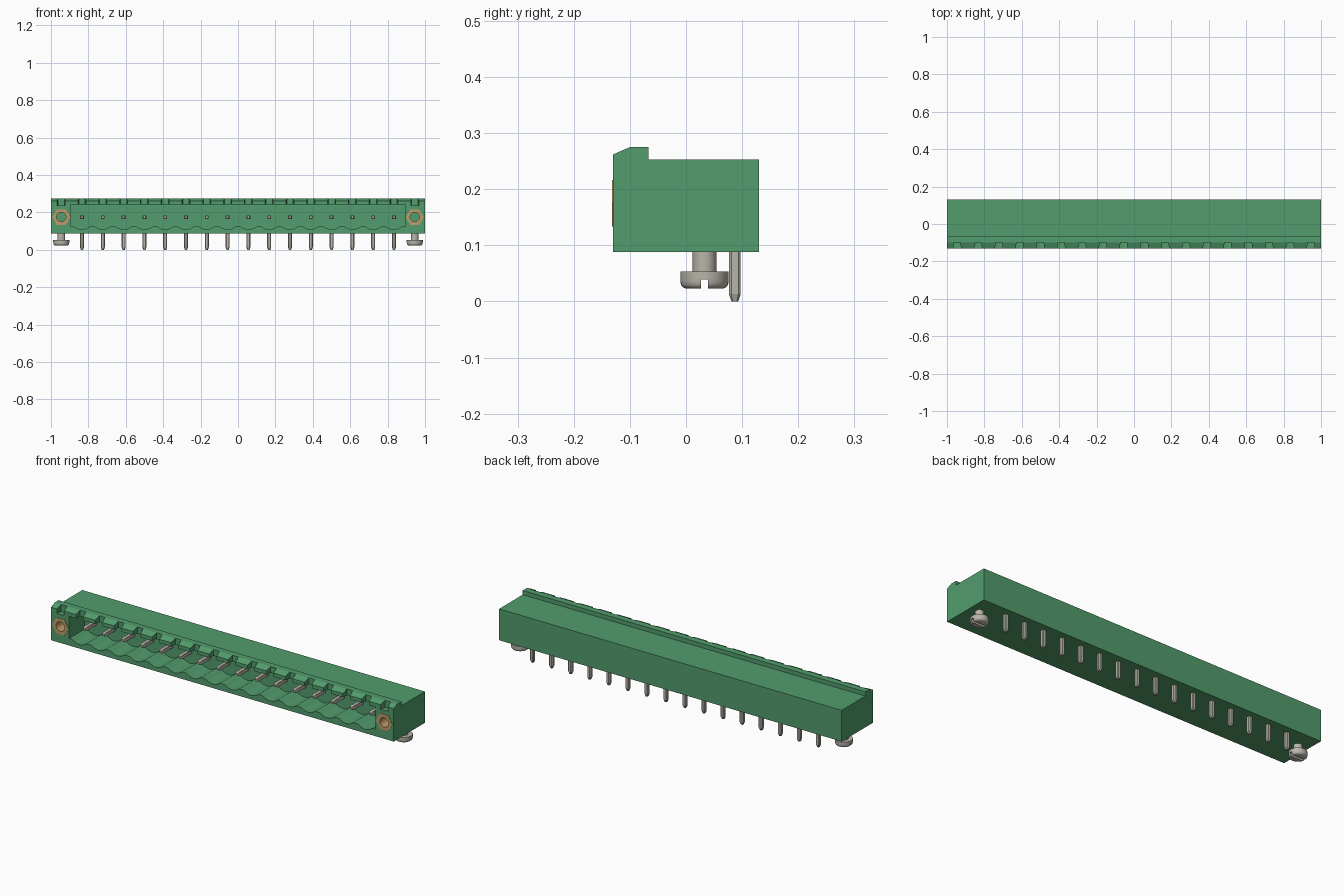
import bpy, bmesh, math
from mathutils import Matrix, Vector

cube = bpy.data.objects.get("Cube")
if cube:
    bpy.data.objects.remove(cube, do_unlink=True)

PINS = 16
PITCH = 0.1112
PIN_X = [(i - (PINS - 1) / 2) * PITCH for i in range(PINS)]
SIDE_X = 0.945


def material(name, rgb):
    m = bpy.data.materials.new(name)
    m.use_nodes = True
    m.diffuse_color = (*rgb, 1)
    bsdf = next(n for n in m.node_tree.nodes if n.type == 'BSDF_PRINCIPLED')
    bsdf.inputs["Base Color"].default_value = (*rgb, 1)
    return m


GREEN = material("housing green", (0.085, 0.335, 0.150))
METAL = material("tin grey", (0.48, 0.46, 0.40))
BRASS = material("brass", (0.52, 0.33, 0.14))


def add_prism(bm, points, offset):
    """Extrude a closed outline of 3D points along an offset."""
    a = [bm.verts.new(p) for p in points]
    b = [bm.verts.new(Vector(p) + Vector(offset)) for p in points]
    bm.faces.new(a)
    bm.faces.new(b[::-1])
    for i in range(len(a)):
        j = (i + 1) % len(a)
        bm.faces.new((a[j], a[i], b[i], b[j]))


def finish(name, bm, mat=None):
    bmesh.ops.recalc_face_normals(bm, faces=bm.faces)
    me = bpy.data.meshes.new(name)
    bm.to_mesh(me)
    bm.free()
    ob = bpy.data.objects.new(name, me)
    bpy.context.collection.objects.link(ob)
    if mat:
        me.materials.append(mat)
    return ob


def copy_of(ob, name, location):
    dup = bpy.data.objects.new(name, ob.data)
    dup.location = location
    bpy.context.collection.objects.link(dup)
    return dup


def activate(ob):
    bpy.ops.object.select_all(action='DESELECT')
    ob.select_set(True)
    bpy.context.view_layer.objects.active = ob


def cut(ob, cutter):
    cutter.hide_render = True
    mod = ob.modifiers.new("cut", 'BOOLEAN')
    mod.operation = 'DIFFERENCE'
    mod.solver = 'EXACT'
    mod.object = cutter
    activate(ob)
    bpy.ops.object.modifier_apply(modifier=mod.name)
    bpy.data.objects.remove(cutter, do_unlink=True)


def ring(r, n, x, y, z):
    """Circle or polygon of points facing the front."""
    return [(x + r * math.cos(math.tau * i / n), y, z + r * math.sin(math.tau * i / n))
            for i in range(n)]


# Housing with a raised front ridge
side = [(-0.13, 0.088), (0.13, 0.088), (0.13, 0.253), (-0.067, 0.253),
        (-0.067, 0.275), (-0.10, 0.275), (-0.13, 0.262)]
bm = bmesh.new()
add_prism(bm, [(-1, y, z) for y, z in side], (2, 0, 0))
housing = finish("housing", bm, GREEN)

# Front cavity with a scalloped floor, one dip under each pin
floor = [(-0.895, 0.125)]
for px in PIN_X:
    for k in range(9):
        t = k / 4 - 1
        floor.append((px + t * 0.042, 0.125 - 0.016 * (1 - t * t)))
floor.append((0.895, 0.125))
outline = floor + [(0.895, 0.242), (-0.895, 0.242)]
bm = bmesh.new()
add_prism(bm, [(x, -0.16, z) for x, z in outline], (0, 0.16, 0))
cut(housing, finish("cavity_cutter", bm))

# Coding notches along the ridge
bm = bmesh.new()
for i in range(PINS + 2):
    x = (i - (PINS + 1) / 2) * PITCH
    plan = [(-0.024, -0.15), (0.024, -0.15), (0.017, -0.10), (-0.017, -0.10)]
    add_prism(bm, [(x + dx, y, 0.238) for dx, y in plan], (0, 0, 0.08))
cut(housing, finish("notch_cutter", bm))

# Round holes behind the nuts
bm = bmesh.new()
for s in (-1, 1):
    add_prism(bm, ring(0.027, 24, s * SIDE_X, -0.16, 0.175), (0, 0.10, 0))
cut(housing, finish("hole_cutter", bm))

# Hexagonal threaded inserts
bm = bmesh.new()
add_prism(bm, ring(0.048, 6, 0, -0.1315, 0), (0, 0.065, 0))
nut = finish("left_nut", bm, BRASS)
bm = bmesh.new()
add_prism(bm, ring(0.025, 24, 0, -0.2, 0), (0, 0.2, 0))
cut(nut, finish("nut_cutter", bm))
activate(nut)
bpy.ops.object.shade_smooth_by_angle(angle=math.radians(30))
nut.location = (SIDE_X, 0, 0.175)
copy_of(nut, "right_nut", (-SIDE_X, 0, 0.175))

# Slotted screws under both ends
profile = [(0, 0.023), (0.034, 0.023), (0.039, 0.0255), (0.042, 0.030), (0.043, 0.036),
           (0.043, 0.053), (0.021, 0.053), (0.021, 0.095), (0, 0.095)]
bm = bmesh.new()
verts = [bm.verts.new((r, 0, z)) for r, z in profile]
edges = [bm.edges.new(p) for p in zip(verts, verts[1:])]
bmesh.ops.spin(bm, geom=verts + edges, cent=(0, 0, 0), axis=(0, 0, 1),
               angle=math.tau, steps=32, use_merge=False)
bmesh.ops.remove_doubles(bm, verts=bm.verts, dist=1e-5)
screw = finish("left_screw", bm, METAL)
bm = bmesh.new()
bmesh.ops.create_cube(bm, size=1, matrix=Matrix.Translation((0, 0, 0.0245))
                      @ Matrix.Diagonal((0.12, 0.013, 0.029, 1)))
cut(screw, finish("slot_cutter", bm))
activate(screw)
bpy.ops.object.shade_smooth_by_angle(angle=math.radians(35))
screw.location = (SIDE_X, 0.033, 0)
copy_of(screw, "right_screw", (-SIDE_X, 0.033, 0))


def tapered_rod(name, half, tip, chamfer, taper, length):
    """Chamfered square rod rising along z from a narrow tip at the origin."""
    bm = bmesh.new()
    rings = []
    for z, h in ((0, tip), (taper, half), (length, half)):
        c = h * chamfer
        pts = [(h, -c), (h, c), (c, h), (-c, h), (-h, c), (-h, -c), (-c, -h), (c, -h)]
        rings.append([bm.verts.new((x, y, z)) for x, y in pts])
    for lo, hi in zip(rings, rings[1:]):
        for i in range(8):
            j = (i + 1) % 8
            bm.faces.new((lo[i], lo[j], hi[j], hi[i]))
    bm.faces.new(rings[0][::-1])
    bm.faces.new(rings[-1])
    return finish(name, bm, METAL)


# Solder legs below and contact pins inside the cavity
leg = tapered_rod("solder_leg_1", 0.0105, 0.006, 0.6, 0.013, 0.10)
contact = tapered_rod("contact_pin_1", 0.010, 0.006, 0.85, 0.010, 0.11)
contact.data.transform(Matrix.Rotation(math.radians(-90), 4, 'X'))
leg.location = (PIN_X[0], 0.087, 0)
contact.location = (PIN_X[0], -0.09, 0.174)
for i, x in enumerate(PIN_X[1:], 2):
    copy_of(leg, f"solder_leg_{i}", (x, 0.087, 0))
    copy_of(contact, f"contact_pin_{i}", (x, -0.09, 0.174))
